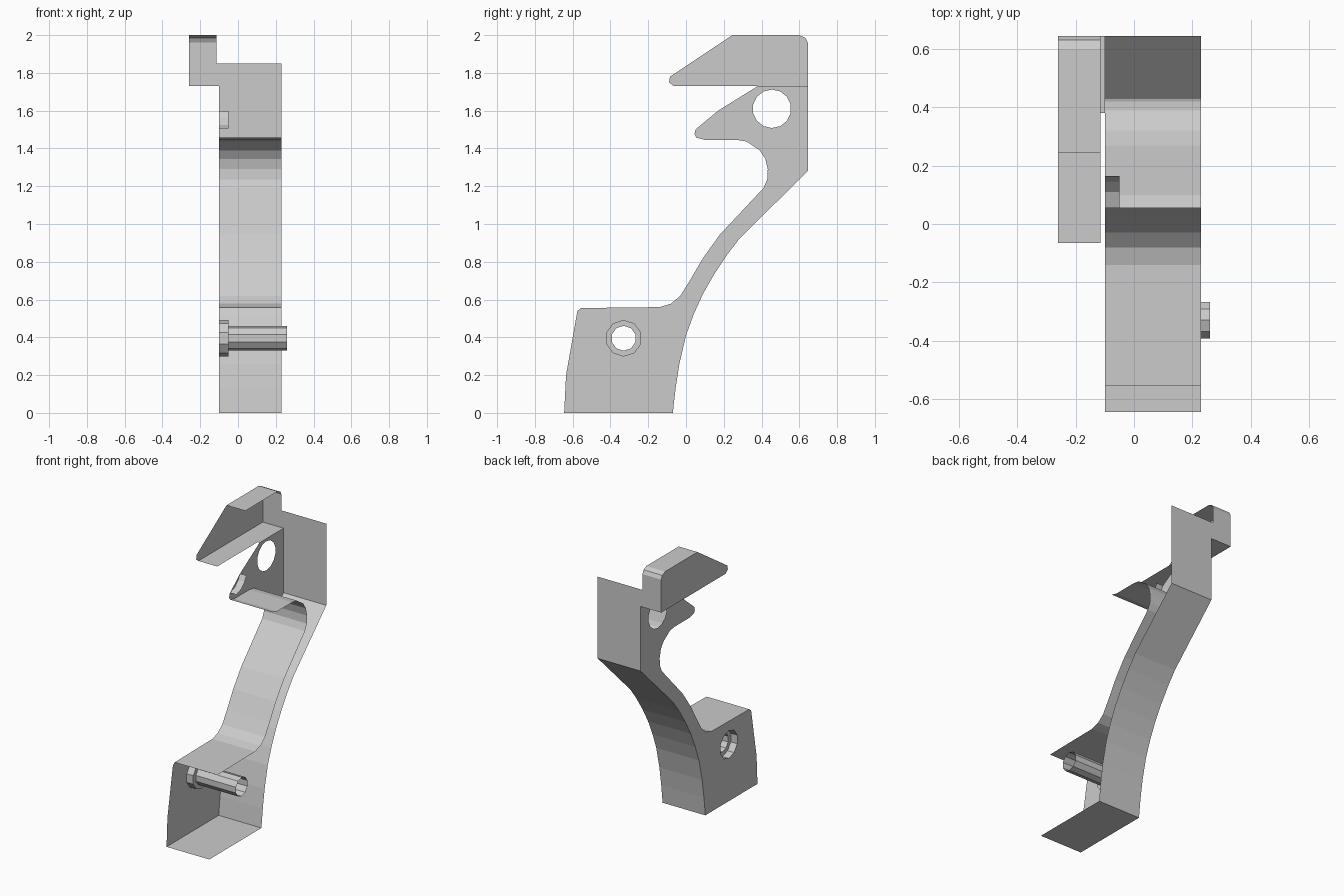
import bpy, bmesh, math

if "Cube" in bpy.data.objects:
    bpy.data.objects.remove(bpy.data.objects["Cube"])

XL, XR = -0.10, 0.23          # main body side wall / open side
AL, AR = -0.26, -0.115        # offset upper arm


def make(name, build):
    bm = bmesh.new()
    build(bm)
    bmesh.ops.remove_doubles(bm, verts=bm.verts, dist=0.0005)
    me = bpy.data.meshes.new(name)
    bm.to_mesh(me)
    bm.free()
    ob = bpy.data.objects.new(name, me)
    bpy.context.collection.objects.link(ob)
    return ob


def strip(bm, pts, x0, x1):
    """Sheet following a (y, z) path; outside is on the left of the path."""
    rows = [(bm.verts.new((x0, y, z)), bm.verts.new((x1, y, z))) for y, z in pts]
    for (a, b), (c, d) in zip(rows, rows[1:]):
        bm.faces.new((a, b, d, c))


def ring(cy, cz, r, n):
    return [(cy + r * math.cos(2 * math.pi * (i + 0.5) / n),
             cz + r * math.sin(2 * math.pi * (i + 0.5) / n)) for i in range(n)]


def wall(bm, x, loops):
    """Flat side wall facing -x; loops after the first are holes."""
    edges = []
    for loop in loops:
        vs = [bm.verts.new((x, y, z)) for y, z in loop]
        edges += [bm.edges.new((vs[i - 1], vs[i])) for i in range(len(vs))]
    res = bmesh.ops.triangle_fill(bm, edges=edges, use_beauty=True,
                                  use_dissolve=False, normal=(-1, 0, 0))
    for f in res["geom"]:
        if isinstance(f, bmesh.types.BMFace):
            f.normal_update()
            if f.normal.x > 0:
                f.normal_flip()


# Profiles in (y, z), clockwise
back = [(0.645, 1.73), (0.645, 1.28), (0.285, 0.925), (0.22, 0.84), (0.15, 0.735),
        (0.09, 0.63), (0.04, 0.52), (0.0, 0.41), (-0.035, 0.26), (-0.055, 0.13),
        (-0.07, 0.0), (-0.645, 0.0)]
foot_front = [(-0.635, 0.2), (-0.605, 0.37), (-0.575, 0.54)]
inner = [(-0.555, 0.555), (-0.14, 0.56), (-0.08, 0.578), (-0.03, 0.62), (0.02, 0.70),
         (0.09, 0.82), (0.18, 0.945), (0.41, 1.19), (0.43, 1.235), (0.433, 1.29),
         (0.42, 1.345), (0.39, 1.39), (0.32, 1.437), (0.27, 1.445), (0.10, 1.445),
         (0.055, 1.457)]
hook_top = [(0.045, 1.475), (0.05, 1.50), (0.17, 1.60), (0.38, 1.73)]
arm = [(0.245, 2.0), (0.6, 2.0), (0.632, 1.985), (0.645, 1.96), (0.645, 1.73),
       (-0.065, 1.73), (-0.09, 1.75), (-0.085, 1.78)]

FY, FZ, N = -0.33, 0.395, 10   # foot hole
wide, narrow = ring(FY, FZ, 0.097, N), ring(FY, FZ, 0.066, N)

# Side wall with both holes
make("side_wall", lambda bm: wall(bm, XL, [back + foot_front + inner + hook_top,
                                           ring(0.455, 1.61, 0.102, 14), wide]))


# Outer and inner skins of the leg, foot and hook
def skins(bm):
    strip(bm, [(0.645, 1.85)] + back, XL, XR)
    strip(bm, inner, XL, XR)


make("leg_skin", skins)

# Small curved lip at the hook tip
make("hook_lip", lambda bm: strip(
    bm, [(0.055, 1.505), (0.11, 1.525), (0.145, 1.56), (0.165, 1.597)], XL, -0.05))


# Upper arm: side wall, top, back and floor
def upper_arm(bm):
    wall(bm, AL, [arm])
    strip(bm, arm[:6], AL, AR)
    strip(bm, [(0.645, 1.85), (0.645, 1.73), (0.38, 1.73)], AR, XL)


make("upper_arm", upper_arm)


# Counterbored bolt tube through the foot
def bolt_tube(bm):
    sections = [(XL, wide), (-0.05, wide), (-0.05, narrow), (0.26, narrow)]
    rows = [[bm.verts.new((x, y, z)) for y, z in loop] for x, loop in sections]
    for a, b in zip(rows, rows[1:]):
        for i in range(N):
            bm.faces.new((a[i - 1], a[i], b[i], b[i - 1]))


make("bolt_tube", bolt_tube)
